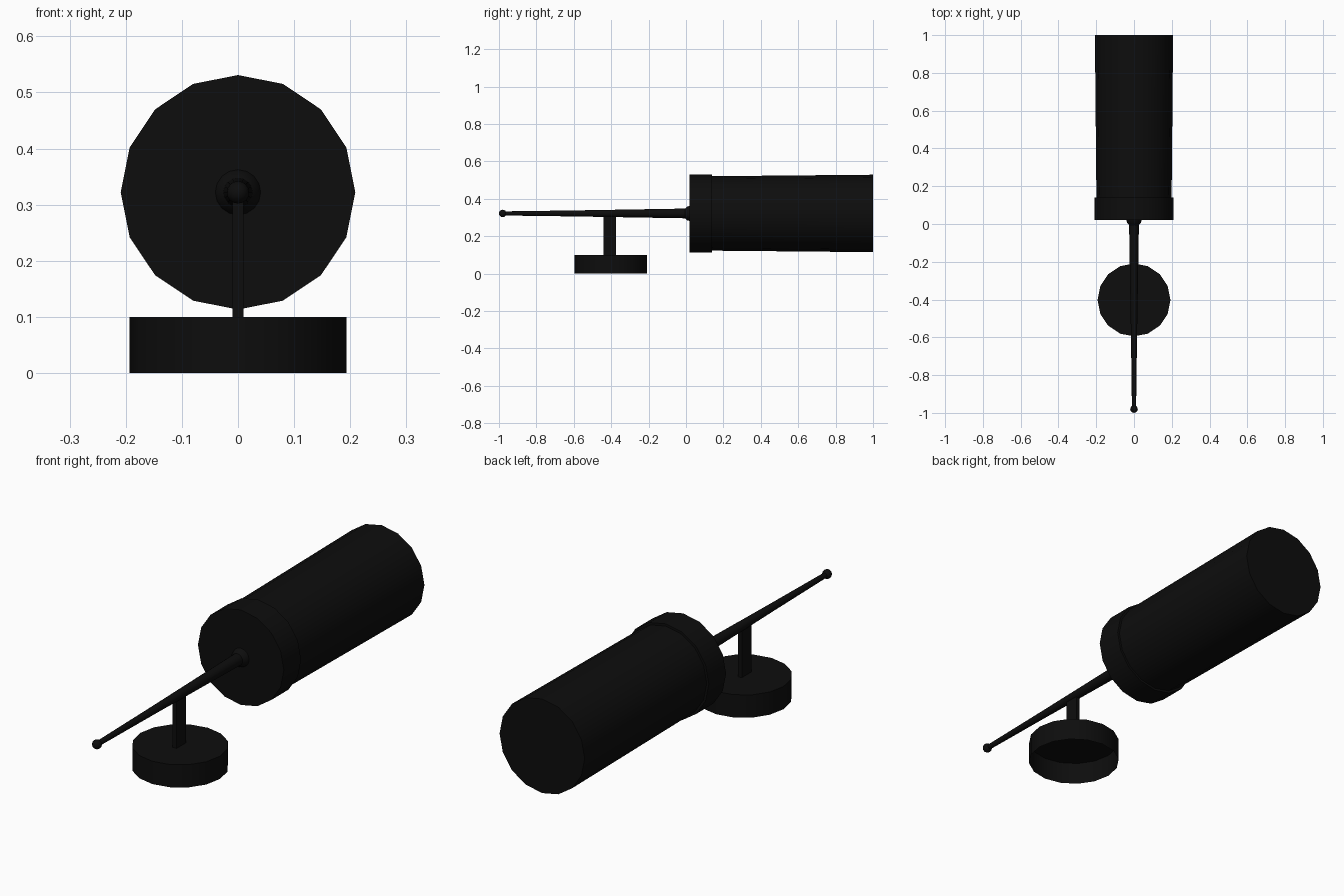
import bpy, bmesh, math

if "Cube" in bpy.data.objects:
    bpy.data.objects.remove(bpy.data.objects["Cube"])

AXIS_Z = 0.322   # height of the arm and drum axis
STAND_Y = -0.402

black = bpy.data.materials.new("black")
black.diffuse_color = (0.004, 0.004, 0.004, 1)
black.use_nodes = True
black.node_tree.nodes["Principled BSDF"].inputs["Base Color"].default_value = black.diffuse_color


def finish(name, bm, smooth=True):
    bmesh.ops.remove_doubles(bm, verts=bm.verts, dist=1e-5)
    bmesh.ops.recalc_face_normals(bm, faces=bm.faces)
    mesh = bpy.data.meshes.new(name)
    bm.to_mesh(mesh)
    bm.free()
    ob = bpy.data.objects.new(name, mesh)
    bpy.context.collection.objects.link(ob)
    mesh.materials.append(black)
    if smooth:
        bpy.ops.object.select_all(action='DESELECT')
        ob.select_set(True)
        bpy.context.view_layer.objects.active = ob
        bpy.ops.object.shade_smooth_by_angle(angle=math.radians(35))
    return ob


def lathe(name, profile, place, sides=16, cap_start=True, cap_end=True):
    """Join rings of (position along axis, radius); place maps (u, v, along) to a point."""
    bm = bmesh.new()
    rings = []
    for along, r in profile:
        angles = [2 * math.pi * i / sides for i in range(sides)]
        rings.append([bm.verts.new(place(r * math.cos(a), r * math.sin(a), along))
                      for a in angles])
    for a, b in zip(rings, rings[1:]):
        for i in range(sides):
            j = (i + 1) % sides
            bm.faces.new((a[i], a[j], b[j], b[i]))
    if cap_start:
        bm.faces.new(rings[0])
    if cap_end:
        bm.faces.new(rings[-1])
    return finish(name, bm)


def along_arm(u, v, t):
    return (u, t, AXIS_Z + v)


def upright(u, v, t):
    return (u, STAND_Y + v, t)


# Large drum with a raised collar at its front end
lathe("drum", [(0.02, 0.209), (0.14, 0.209), (0.14, 0.199), (1.0, 0.207)], along_arm)

# Tapered arm flaring where it meets the drum
lathe("arm", [(-0.98, 0.011), (-0.6, 0.016), (-0.005, 0.026), (0.005, 0.036), (0.022, 0.041)],
      along_arm, cap_end=False)

# Ball at the tip of the arm
ball = bmesh.new()
bmesh.ops.create_uvsphere(ball, u_segments=16, v_segments=8, radius=0.02)
bmesh.ops.translate(ball, verts=ball.verts, vec=(0, -0.98, AXIS_Z))
finish("arm_tip_ball", ball)

# Flat upright post
post = bmesh.new()
bmesh.ops.create_cube(post, size=1)
bmesh.ops.scale(post, verts=post.verts, vec=(0.019, 0.066, 0.22))
bmesh.ops.translate(post, verts=post.verts, vec=(0, -0.407, 0.21))
finish("post", post, smooth=False)

# Round base, hollow and open underneath
lathe("base", [(0.0, 0.193), (0.1, 0.193)], upright, cap_start=False)
